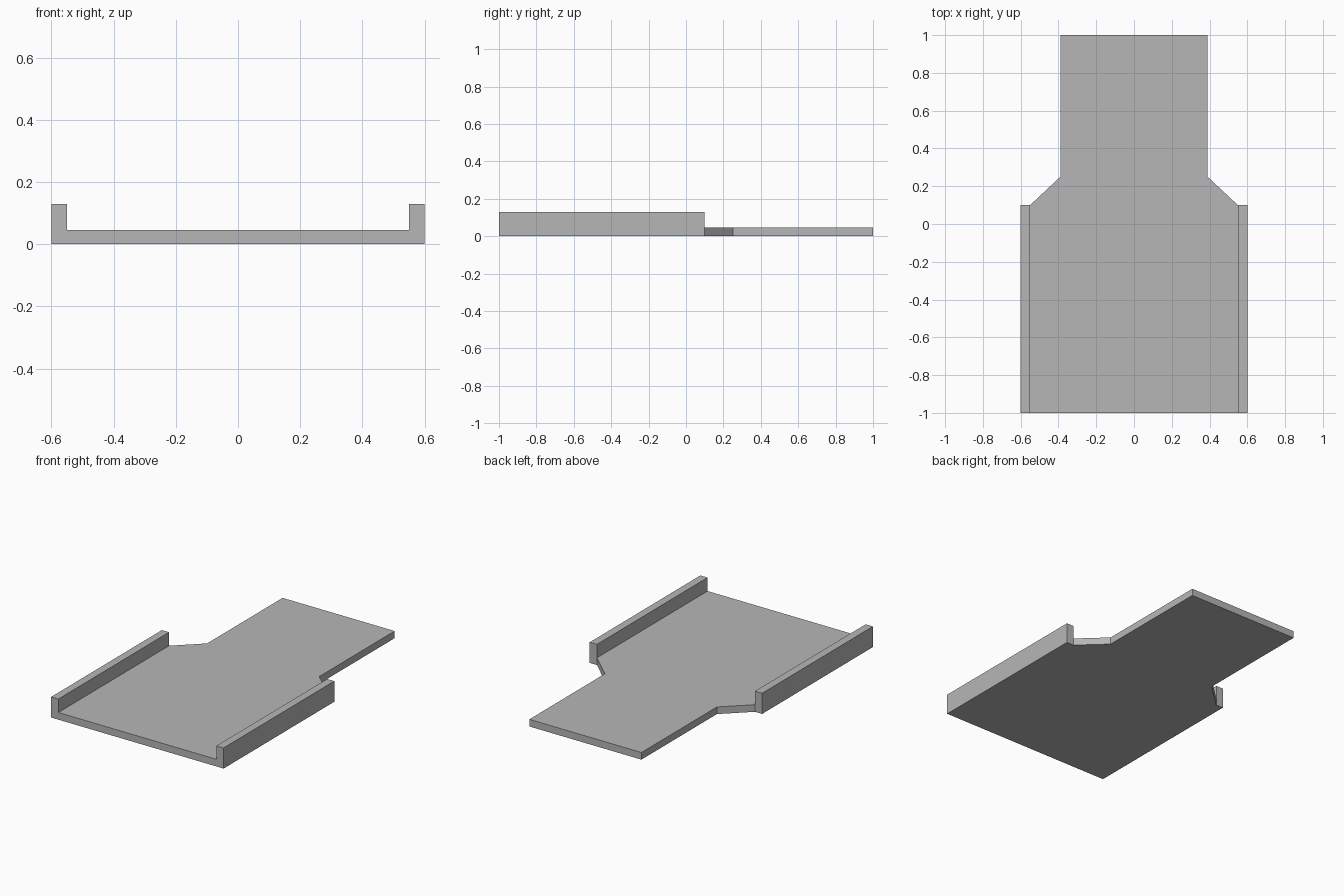
import bpy
import bmesh

cube = bpy.data.objects.get("Cube")
if cube:
    bpy.data.objects.remove(cube, do_unlink=True)

FLOOR, WALL = 0.045, 0.13          # heights
OUTER, INNER, NECK = 0.6, 0.55, 0.39
BACK, FRONT, WALL_END, NECK_START = 1.0, -1.0, 0.1, 0.25

grey = bpy.data.materials.new("plain grey")
grey.use_nodes = True
colour = (0.47, 0.47, 0.47, 1)
grey.diffuse_color = colour
grey.node_tree.nodes["Principled BSDF"].inputs["Base Color"].default_value = colour

bm = bmesh.new()


def add_face(points):
    return bm.faces.new([bm.verts.new((x, y, 0)) for x, y in points])


def raise_faces(faces, height, keep):
    """Extrude faces straight up and return the new top faces."""
    result = bmesh.ops.extrude_face_region(bm, geom=faces, use_keep_orig=keep)
    verts = [g for g in result["geom"] if isinstance(g, bmesh.types.BMVert)]
    bmesh.ops.translate(bm, verts=verts, vec=(0, 0, height))
    if not keep:
        bmesh.ops.delete(bm, geom=[f for f in faces if f.is_valid], context="FACES")


# Floor plan: wide tray narrowing to a tongue, with a strip along each side
half = [(INNER, FRONT), (INNER, WALL_END), (NECK, NECK_START), (NECK, BACK)]
add_face(half + [(-x, y) for x, y in reversed(half)])
for a, b in ((INNER, OUTER), (-OUTER, -INNER)):
    add_face([(a, FRONT), (b, FRONT), (b, WALL_END), (a, WALL_END)])
bmesh.ops.remove_doubles(bm, verts=bm.verts[:], dist=0.0001)

# Floor slab, then side walls raised from the strips
raise_faces(bm.faces[:], FLOOR, True)
strips = [f for f in bm.faces
          if min(v.co.z for v in f.verts) > FLOOR / 2
          and abs(f.calc_center_median().x) > INNER]
raise_faces(strips, WALL - FLOOR, False)

# Merge coplanar faces
bmesh.ops.recalc_face_normals(bm, faces=bm.faces[:])
bmesh.ops.dissolve_limit(bm, angle_limit=0.01, verts=bm.verts[:], edges=bm.edges[:])
bmesh.ops.recalc_face_normals(bm, faces=bm.faces[:])

mesh = bpy.data.meshes.new("tray")
bm.to_mesh(mesh)
bm.free()
mesh.materials.append(grey)
tray = bpy.data.objects.new("tray", mesh)
bpy.context.collection.objects.link(tray)
